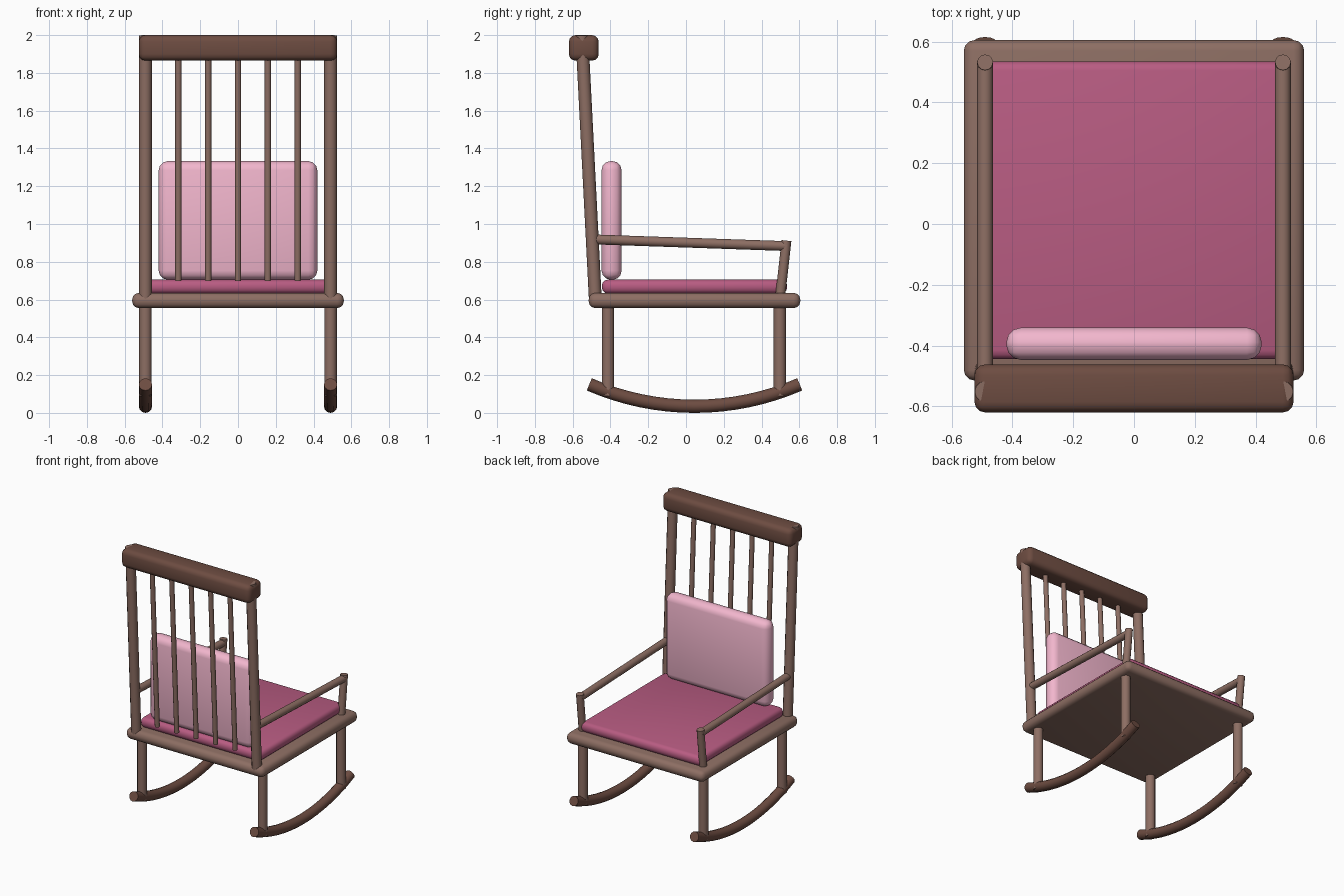
import bpy, math
from mathutils import Vector

if "Cube" in bpy.data.objects:
    bpy.data.objects.remove(bpy.data.objects["Cube"])


def material(name, hex_colour):
    # convert sRGB hex to linear values
    rgb = [int(hex_colour[i:i + 2], 16) / 255 for i in (0, 2, 4)]
    m = bpy.data.materials.new(name)
    m.diffuse_color = [((c + 0.055) / 1.055) ** 2.4 for c in rgb] + [1]
    m.use_nodes = True
    m.node_tree.nodes["Principled BSDF"].inputs["Base Color"].default_value = m.diffuse_color
    return m


WOOD = material("wood", "8D6E63")
DARK = material("dark_wood", "6D4C41")
ROSE = material("rose_fabric", "B85C82")
PINK = material("pink_fabric", "F2B6CD")


def finish(name, mat, angle=40):
    ob = bpy.context.object
    ob.name = name
    ob.data.materials.append(mat)
    bpy.ops.object.shade_smooth_by_angle(angle=math.radians(angle))
    return ob


def rounded_box(name, lo, hi, bevel, mat):
    lo, hi = Vector(lo), Vector(hi)
    bpy.ops.mesh.primitive_cube_add(size=1, location=(lo + hi) / 2)
    ob = bpy.context.object
    ob.scale = hi - lo
    bpy.ops.object.transform_apply(location=False, rotation=False)
    mod = ob.modifiers.new("bevel", 'BEVEL')
    mod.width, mod.segments = bevel, 3
    bpy.ops.object.modifier_apply(modifier="bevel")
    return finish(name, mat)


def rod(name, a, b, r, mat, sides=12):
    a, b = Vector(a), Vector(b)
    d = b - a
    bpy.ops.mesh.primitive_cylinder_add(
        vertices=sides, radius=r, depth=d.length, location=(a + b) / 2,
        rotation=d.to_track_quat('Z', 'Y').to_euler())
    return finish(name, mat)


def rocker(name, x):
    # circular arc swept with a round section
    R, half, cy, low = 1.395, 0.557, 0.045, 0.035
    n, span = 16, math.asin(half / R)
    cu = bpy.data.curves.new(name, 'CURVE')
    cu.dimensions = '3D'
    cu.bevel_depth, cu.bevel_resolution, cu.use_fill_caps = 0.035, 4, True
    sp = cu.splines.new('POLY')
    sp.points.add(n)
    for i, p in enumerate(sp.points):
        t = span * (2 * i / n - 1)
        p.co = (x, cy + R * math.sin(t), low + R * (1 - math.cos(t)), 1)
    ob = bpy.data.objects.new(name, cu)
    bpy.context.collection.objects.link(ob)
    bpy.ops.object.select_all(action='DESELECT')
    ob.select_set(True)
    bpy.context.view_layer.objects.active = ob
    bpy.ops.object.convert(target='MESH')
    finish(name, DARK)


def back_y(z):
    # the leaning line of the back
    return -0.48 - 0.051 * (z - 0.6)


# Seat and cushions
rounded_box("seat", (-0.56, -0.515, 0.555), (0.56, 0.605, 0.635), 0.035, WOOD)
rounded_box("seat_cushion", (-0.49, -0.445, 0.632), (0.49, 0.535, 0.705), 0.03, ROSE)
rounded_box("back_cushion", (-0.42, -0.447, 0.705), (0.42, -0.341, 1.333), 0.048, PINK)

# Top rail and spindles
rounded_box("top_rail", (-0.525, -0.62, 1.865), (0.525, -0.462, 2.0), 0.035, DARK)
for i in range(5):
    x = (i - 2) * 0.158
    rod(f"spindle_{i + 1}", (x, back_y(0.7), 0.7), (x, back_y(1.93), 1.93), 0.017, WOOD)

# Posts, arms, legs and rockers on both sides
for side, x in (("left", -0.49), ("right", 0.49)):
    rod(f"{side}_back_post", (x, back_y(0.6), 0.6), (x, back_y(1.998), 1.998), 0.034, WOOD)
    rod(f"{side}_arm", (x, -0.48, 0.918), (x, 0.535, 0.883), 0.026, WOOD)
    rod(f"{side}_arm_post", (x, 0.498, 0.61), (x, 0.532, 0.912), 0.026, WOOD)
    rod(f"{side}_back_leg", (x, -0.413, 0.09), (x, -0.413, 0.6), 0.033, WOOD)
    rod(f"{side}_front_leg", (x, 0.497, 0.09), (x, 0.497, 0.6), 0.033, WOOD)
    rocker(f"{side}_rocker", x)
